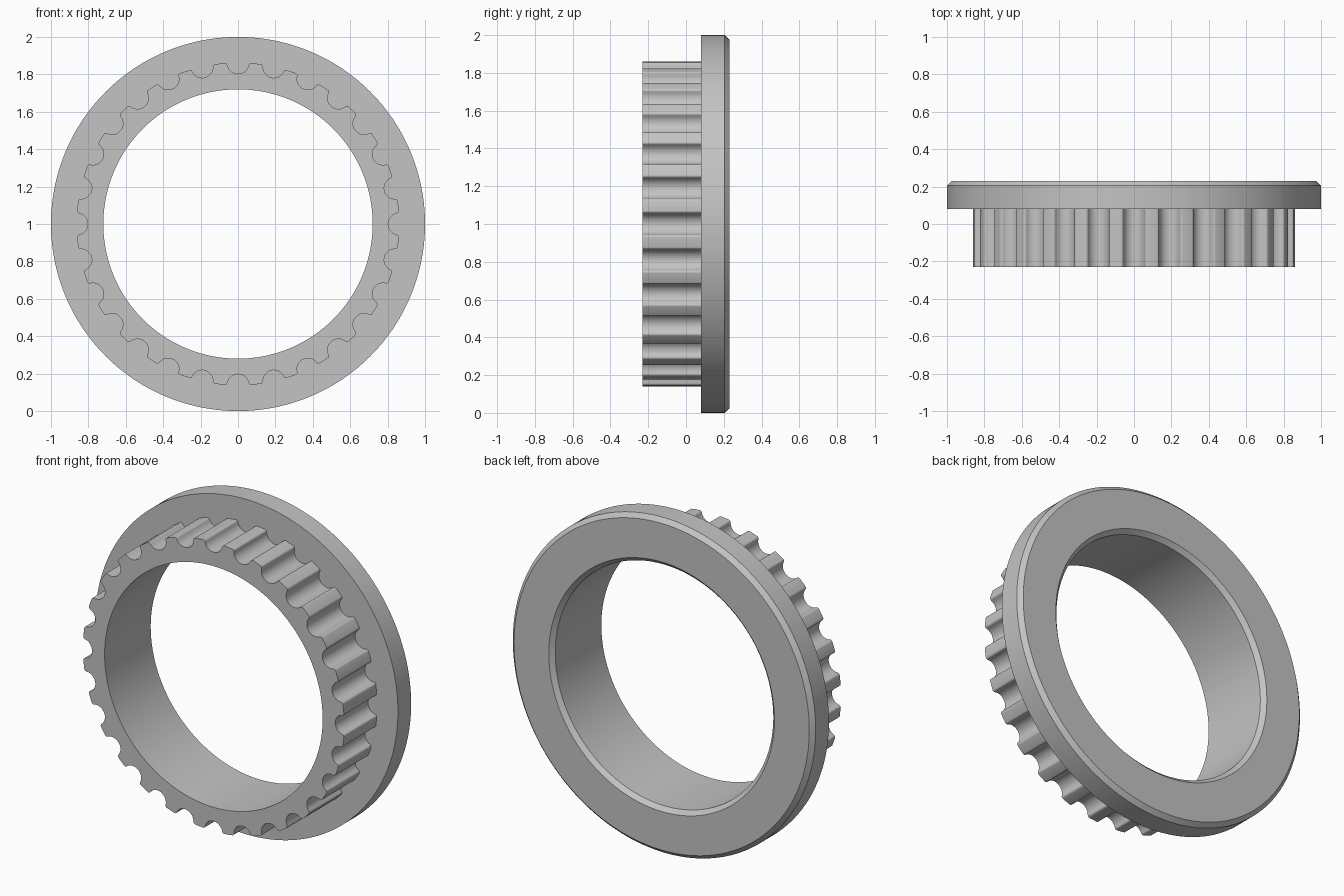
import bpy
import bmesh
from math import sin, cos, acos, atan2, hypot, pi, radians

if "Cube" in bpy.data.objects:
    bpy.data.objects.remove(bpy.data.objects["Cube"], do_unlink=True)

# Main dimensions
TEETH = 28
PITCH = 2 * pi / TEETH
TIP, GROOVE_CENTRE, GROOVE, FILLET = 0.863, 0.861, 0.058, 0.013
BORE, RIM, BEVEL = 0.72, 1.0, 0.025
FRONT, SHOULDER, BACK = -0.23, 0.08, 0.23


def half_tooth():
    """Polar outline (angle, radius) from groove bottom to tooth centre."""
    rf = TIP - FILLET
    a = acos((GROOVE_CENTRE**2 + rf**2 - (GROOVE + FILLET)**2) / (2 * GROOVE_CENTRE * rf))
    fx, fz = rf * sin(a), rf * cos(a)
    phi = atan2(fx, GROOVE_CENTRE - fz)
    points = []
    # Round groove
    for i in range(8):
        t = phi * i / 8
        points.append((GROOVE * sin(t), GROOVE_CENTRE - GROOVE * cos(t)))
    # Rounded shoulder of the tooth
    for i in range(6):
        s = -phi + (a + phi) * i / 5
        points.append((fx + FILLET * sin(s), fz + FILLET * cos(s)))
    polar = [(atan2(x, z), hypot(x, z)) for x, z in points]
    return polar + [(PITCH / 2, TIP)]


half = half_tooth()
tooth = [(-a, r) for a, r in half[-2:0:-1]] + half
stations = [(a + k * PITCH, r) for k in range(TEETH) for a, r in tooth]

# Sweep the ring's cross-section, varying only the toothed radius
bm = bmesh.new()
sections = []
for a, r in stations:
    section = [
        (BORE, FRONT), (r, FRONT), (r, SHOULDER), (RIM, SHOULDER),
        (RIM, BACK - BEVEL), (RIM - BEVEL, BACK),
        (BORE + BEVEL, BACK), (BORE, BACK - BEVEL),
    ]
    sections.append([bm.verts.new((q * sin(a), y, 1 + q * cos(a))) for q, y in section])

for i, here in enumerate(sections):
    after = sections[(i + 1) % len(sections)]
    for j in range(len(here)):
        k = (j + 1) % len(here)
        bm.faces.new((here[j], here[k], after[k], after[j]))
bmesh.ops.recalc_face_normals(bm, faces=bm.faces)

mesh = bpy.data.meshes.new("toothed_flange_ring")
bm.to_mesh(mesh)
bm.free()
ring = bpy.data.objects.new("toothed_flange_ring", mesh)
bpy.context.collection.objects.link(ring)

# Plain grey finish
grey = bpy.data.materials.new("plain grey")
grey.use_nodes = True
colour = (0.55, 0.55, 0.55, 1)
grey.diffuse_color = colour
grey.node_tree.nodes["Principled BSDF"].inputs["Base Color"].default_value = colour
mesh.materials.append(grey)

# Smooth curves with crisp edges
bpy.ops.object.select_all(action="DESELECT")
ring.select_set(True)
bpy.context.view_layer.objects.active = ring
bpy.ops.object.shade_smooth_by_angle(angle=radians(30))
